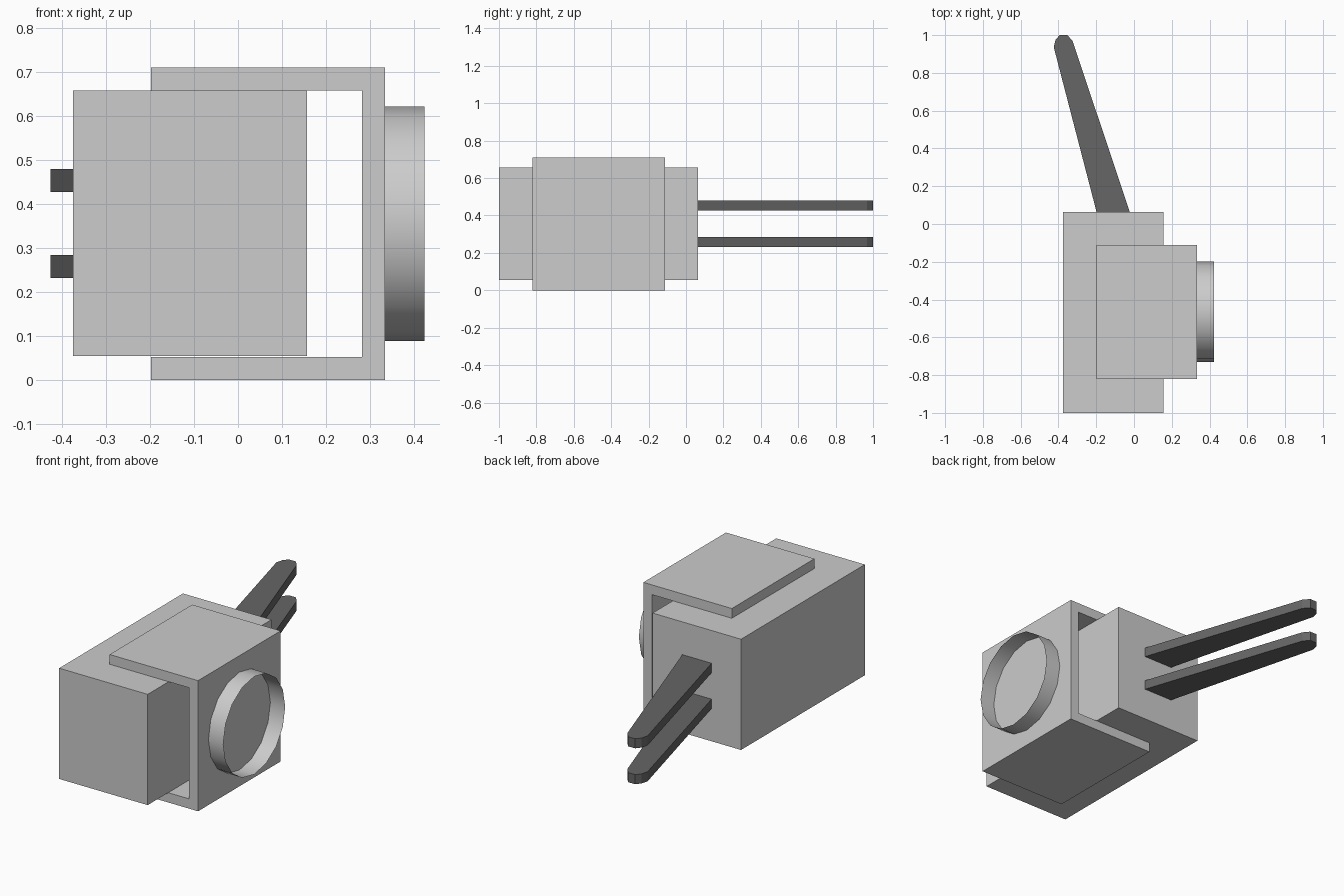
import bpy
import bmesh
import math
from mathutils import Matrix

cube = bpy.data.objects.get("Cube")
if cube:
    bpy.data.objects.remove(cube, do_unlink=True)


def make_material(name, value):
    mat = bpy.data.materials.new(name)
    mat.use_nodes = True
    colour = (value, value, value, 1.0)
    mat.diffuse_color = colour
    mat.node_tree.nodes["Principled BSDF"].inputs["Base Color"].default_value = colour
    return mat


light_grey = make_material("light grey", 0.604)
dark_grey = make_material("dark grey", 0.133)


def add_object(name, bm, mat):
    bmesh.ops.recalc_face_normals(bm, faces=bm.faces)
    mesh = bpy.data.meshes.new(name)
    bm.to_mesh(mesh)
    bm.free()
    mesh.materials.append(mat)
    obj = bpy.data.objects.new(name, mesh)
    bpy.context.collection.objects.link(obj)
    return obj


def extrude_profile(name, points, offset, mat):
    """Prism made by sweeping a closed 3D outline along an offset."""
    bm = bmesh.new()
    face = bm.faces.new([bm.verts.new(p) for p in points])
    result = bmesh.ops.extrude_face_region(bm, geom=[face], use_keep_orig=True)
    moved = [v for v in result["geom"] if isinstance(v, bmesh.types.BMVert)]
    bmesh.ops.translate(bm, verts=moved, vec=offset)
    return add_object(name, bm, mat)


# Main block
x0, x1, y0, y1 = -0.375, 0.157, -1.0, 0.063
extrude_profile("body", [(x0, y0, 0.055), (x1, y0, 0.055), (x1, y1, 0.055), (x0, y1, 0.055)],
                (0, 0, 0.602), light_grey)

# C-shaped bracket clasping the block from its left side
bracket_outline = [(-0.198, 0), (0.334, 0), (0.334, 0.71), (-0.198, 0.71),
                   (-0.198, 0.657), (0.281, 0.657), (0.281, 0.053), (-0.198, 0.053)]
extrude_profile("bracket", [(x, -0.82, z) for x, z in bracket_outline],
                (0, 0.709, 0), light_grey)

# Thin open ring on the bracket's outer face
bm = bmesh.new()
bmesh.ops.create_cone(bm, cap_ends=False, segments=16, radius1=0.266, radius2=0.266, depth=0.089,
                      matrix=Matrix.Translation((0.3785, -0.465, 0.355))
                      @ Matrix.Rotation(math.pi / 2, 4, "Y"))
ring = add_object("ring", bm, light_grey)
bpy.ops.object.select_all(action="DESELECT")
ring.select_set(True)
bpy.context.view_layer.objects.active = ring
bpy.ops.object.shade_smooth_by_angle(angle=math.radians(40))

# Pair of tapered prongs with rounded tips
prong_outline = [(-0.198, 0.063), (-0.022, 0.063), (-0.325, 0.968), (-0.352, 1.0),
                 (-0.394, 1.0), (-0.415, 0.975), (-0.425, 0.937)]
for name, z in (("lower_prong", 0.232), ("upper_prong", 0.427)):
    extrude_profile(name, [(x, y, z) for x, y in prong_outline], (0, 0, 0.052), dark_grey)
